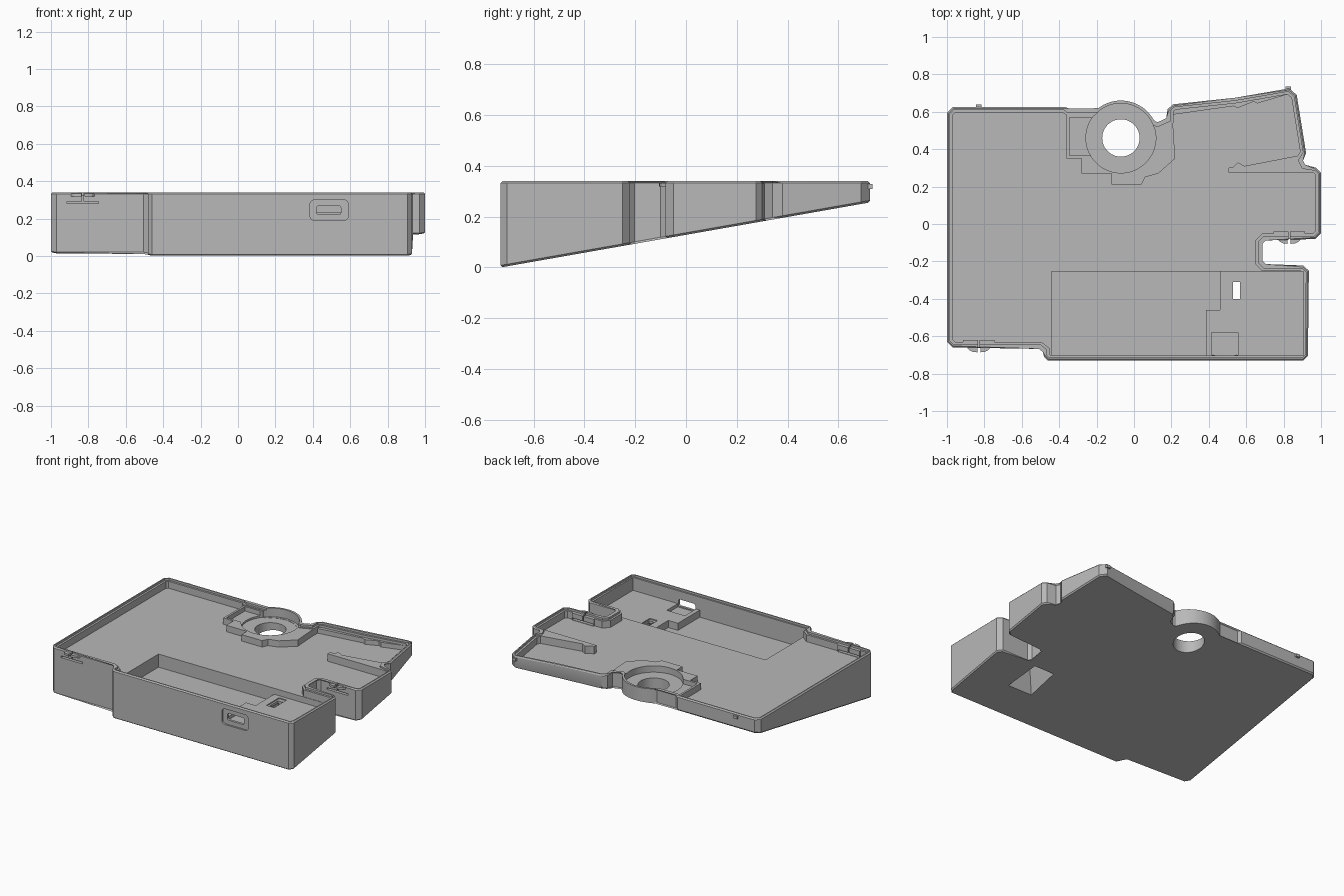
import bpy, bmesh, math

cube = bpy.data.objects.get("Cube")
if cube:
    bpy.data.objects.remove(cube, do_unlink=True)

grey = bpy.data.materials.new("plain grey plastic")
grey.use_nodes = True
COLOUR = (0.48, 0.48, 0.48, 1)
grey.diffuse_color = COLOUR
grey.node_tree.nodes["Principled BSDF"].inputs["Base Color"].default_value = COLOUR


def loft(name, lower, upper, bevel=0):
    """Closed solid between two matching loops, optionally chamfered at both ends."""
    bm = bmesh.new()
    a = [bm.verts.new(p) for p in lower]
    b = [bm.verts.new(p) for p in upper]
    n = len(a)
    ends = [bm.faces.new(a[::-1]), bm.faces.new(b)]
    for i in range(n):
        j = (i + 1) % n
        bm.faces.new((a[i], a[j], b[j], b[i]))
    if bevel:
        edges = list({e for f in ends for e in f.edges})
        bmesh.ops.bevel(bm, geom=edges, offset=bevel, segments=1, affect='EDGES')
    bmesh.ops.recalc_face_normals(bm, faces=bm.faces)
    mesh = bpy.data.meshes.new(name)
    bm.to_mesh(mesh)
    bm.free()
    mesh.materials.append(grey)
    obj = bpy.data.objects.new(name, mesh)
    bpy.context.collection.objects.link(obj)
    return obj


def prism(name, pts, z0, z1):
    return loft(name, [(x, y, z0) for x, y in pts], [(x, y, z1) for x, y in pts])


def rect(x0, x1, y0, y1):
    return [(x0, y0), (x1, y0), (x1, y1), (x0, y1)]


def arc(cx, cy, r, start, end, n):
    steps = [math.radians(start + (end - start) * i / n) for i in range(n + 1)]
    return [(cx + r * math.cos(t), cy + r * math.sin(t)) for t in steps]


def rounded(x0, x1, y0, y1, r):
    corners = ((x1 - r, y1 - r), (x0 + r, y1 - r), (x0 + r, y0 + r), (x1 - r, y0 + r))
    return [p for k, c in enumerate(corners) for p in arc(*c, r, 90 * k, 90 * k + 90, 5)]


def inset(pts, d):
    """Move every side of a counter-clockwise outline inwards by d."""
    out = []
    for i, (x, y) in enumerate(pts):
        px, py = pts[i - 1]
        qx, qy = pts[(i + 1) % len(pts)]
        l1, l2 = math.hypot(x - px, y - py), math.hypot(qx - x, qy - y)
        n1 = ((py - y) / l1, (x - px) / l1)
        n2 = ((y - qy) / l2, (qx - x) / l2)
        k = d / (1 + n1[0] * n2[0] + n1[1] * n2[1])
        out.append((x + k * (n1[0] + n2[0]), y + k * (n1[1] + n2[1])))
    return out


def cut(obj, cutter):
    cutter.hide_render = True
    mod = obj.modifiers.new("cut", 'BOOLEAN')
    mod.operation = 'DIFFERENCE'
    mod.solver = 'EXACT'
    mod.object = cutter
    bpy.context.view_layer.update()
    deps = bpy.context.evaluated_depsgraph_get()
    mesh = bpy.data.meshes.new_from_object(obj.evaluated_get(deps))
    obj.modifiers.clear()
    obj.data = mesh
    bpy.data.objects.remove(cutter, do_unlink=True)


TOP, FLOOR = 0.34, 0.277
BOSS = (-0.07, 0.46)

# Outer outline of the case, counter-clockwise
outline = [
    (-1, -.63), (-.97, -.66), (-.505, -.66), (-.48, -.68), (-.48, -.71), (-.46, -.73),
    (.905, -.73), (.93, -.705), (.935, -.25), (.905, -.222), (.70, -.222), (.68, -.202),
    (.68, -.10), (.70, -.08), (.97, -.08), (1, -.05), (1, .275), (.975, .30),
    (.91, .31), (.895, .34), (.92, .38), (.87, .69), (.83, .725), (.54, .675),
    (.21, .64), (.18, .615), (.18, .56), (.125, .535),
] + arc(*BOSS, .2, 24, 131, 24) + [(-.35, .61), (-.37, .625), (-.97, .625), (-1, .595)]

# Wedge body with a sloping underside
case = loft("case_body", [(x, y, .176 * (y + .73)) for x, y in outline],
            [(x, y, TOP) for x, y in outline], bevel=.008)

# Main tray and the stepped lip
cut(case, prism("tray", inset(outline, .03), FLOOR, .5))
cut(case, prism("lip", inset(outline, .016), TOP - .014, .5))

# Front compartment: shallow circuit shelf and deeper bay
cut(case, prism("shelf", rect(-.44, .905, -.703, -.255), .235, .5))
bay = [(-.44, -.703), (.385, -.703), (.385, -.46), (.46, -.46), (.46, -.255), (-.44, -.255)]
cut(case, prism("bay", bay, .185, .5))
cut(case, prism("port_pocket", rect(.415, .555, -.701, -.58), .213, .5))

# Switch slot and its flared opening underneath
cut(case, loft("funnel", [(x, y, -.02) for x, y in rect(.43, .67, -.50, -.20)],
               [(x, y, .21) for x, y in rect(.515, .575, -.42, -.28)]))
cut(case, prism("switch_slot", rect(.528, .568, -.40, -.31), .1, .5))
cut(case, prism("switch_recess", rect(.515, .575, -.42, -.28), .228, .5))

# Cable port in the front wall
for pts, y0, y1 in ((rounded(.385, .59, .19, .30, .025), -.8, -.718),
                    (rounded(.42, .55, .221, .268, .012), -.8, -.65)):
    cut(case, loft("port", [(x, y0, z) for x, z in pts], [(x, y1, z) for x, z in pts]))

# Round boss seat and through hole
cut(case, prism("boss_seat", arc(*BOSS, .185, 0, 354, 59), .279, .5))
cut(case, prism("boss_hole", arc(*BOSS, .1, 0, 352.5, 47), -.1, .5))

# Raised collar around the boss, with a side pocket
collar_outline = [
    (-.36, .585), (-.36, .35), (-.28, .35), (-.28, .27), (-.12, .27), (-.12, .21),
    (.04, .21), (.06, .25), (.13, .27), (.22, .35), (.208, .54), (.13, .515),
    (0, .59), (-.2, .59)]
collar = prism("boss_collar", collar_outline, .265, .322)
cut(collar, prism("seat", arc(*BOSS, .187, 0, 354, 59), .2, .5))
cut(collar, prism("pocket", rect(-.345, -.225, .365, .57), .29, .5))

# Ribs inside the rear corner
parts = [case, collar]
parts.append(prism("side_rib", [
    (.505, .275), (.975, .275), (.96, .283), (.89, .30), (.875, .365), (.59, .31),
    (.555, .33), (.53, .305), (.505, .30)], .265, .33))
parts.append(prism("rear_rib", [
    (.21, .585), (.53, .63), (.555, .62), (.64, .655), (.66, .645), (.845, .70),
    (.82, .706), (.54, .658), (.21, .622)], .265, .31))

# Snap clips on the front-facing walls: slits, backing block and curved lips
for side, cx, wall in (("right", -.83, -.66), ("left", .83, -.08)):
    block = prism(side + "_clip_block", rect(cx - .085, cx + .085, wall + .01, wall + .04),
                  .265, .326)
    parts.append(block)
    for target in (case, block):
        cut(target, prism("slit", rect(cx - .083, cx + .083, wall - .03, wall + .06), .28, .292))
        cut(target, prism("split", rect(cx - .004, cx + .004, wall - .03, wall + .06), .28, .5))
    for s in (-1, 1):
        lip = [(cx + s * x, wall + y) for x, y in
               ((.008, .006), (.008, -.026), (.03, -.024), (.05, -.015), (.068, .006))]
        parts.append(prism(side + "_clip_lip", lip, .318, .333))

# Small hooks on the rear wall
for side, cx, wall in (("right", -.83, .62), ("left", .825, .715)):
    parts.append(prism(side + "_rear_hook", rect(cx - .014, cx + .014, wall, wall + .02),
                       .308, .328))

bpy.ops.object.select_all(action='DESELECT')
for obj in parts:
    obj.select_set(True)
bpy.context.view_layer.objects.active = case
bpy.ops.object.shade_smooth_by_angle(angle=math.radians(25))
